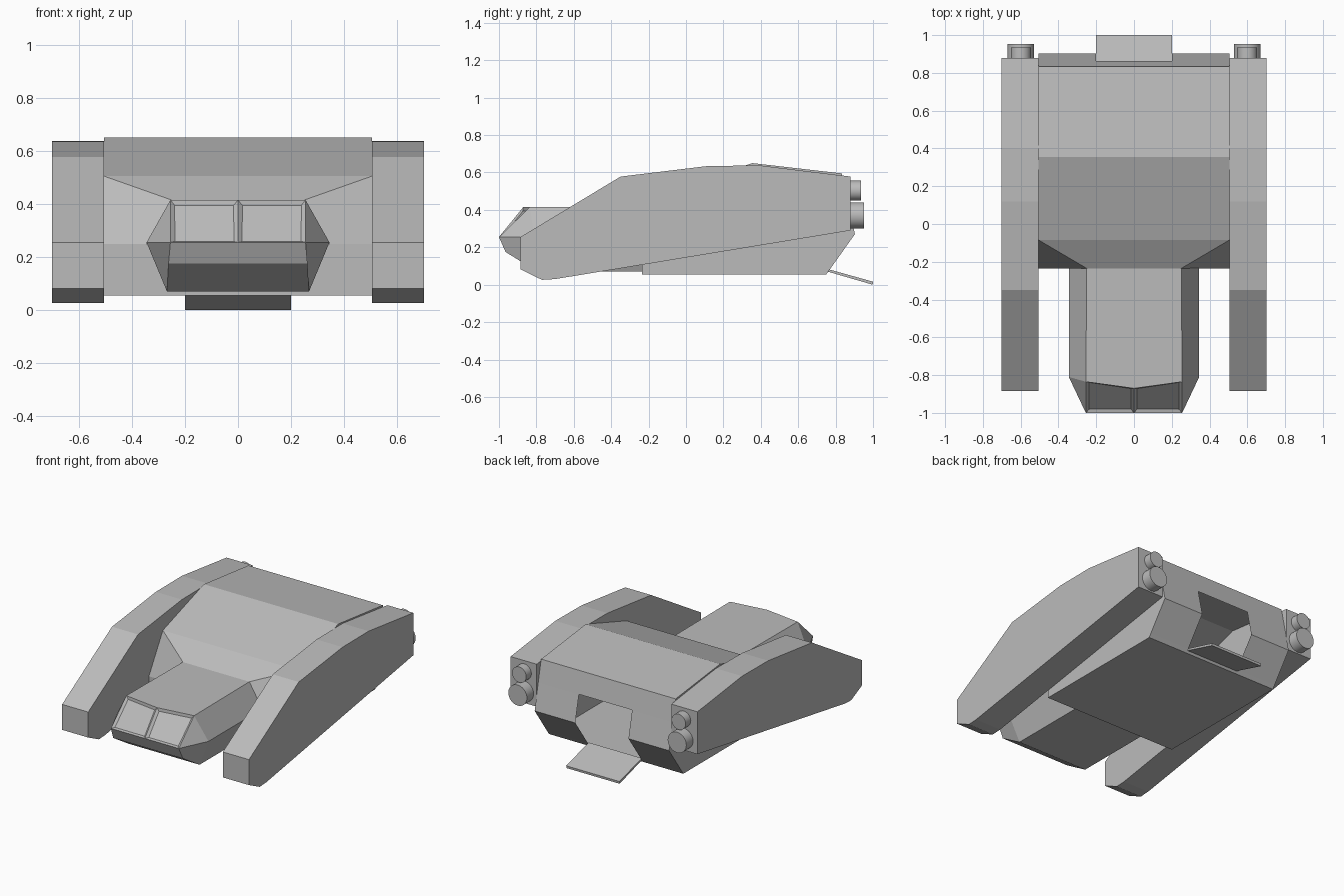
import bpy, bmesh, math

if "Cube" in bpy.data.objects:
    bpy.data.objects.remove(bpy.data.objects["Cube"])

GREY = bpy.data.materials.new("hull_grey")
GREY.diffuse_color = (0.5, 0.5, 0.5, 1)
GREY.use_nodes = True
GREY.node_tree.nodes["Principled BSDF"].inputs["Base Color"].default_value = GREY.diffuse_color


def finish(name, bm):
    bmesh.ops.recalc_face_normals(bm, faces=bm.faces)
    me = bpy.data.meshes.new(name)
    bm.to_mesh(me)
    bm.free()
    me.materials.append(GREY)
    ob = bpy.data.objects.new(name, me)
    bpy.context.collection.objects.link(ob)
    return ob


def prism(name, profile, x0, x1):
    """Extrude a closed (y, z) profile along x."""
    bm = bmesh.new()
    face = bm.faces.new([bm.verts.new((x0, y, z)) for y, z in profile])
    new = bmesh.ops.extrude_face_region(bm, geom=[face])["geom"]
    bmesh.ops.translate(bm, vec=(x1 - x0, 0, 0),
                        verts=[v for v in new if isinstance(v, bmesh.types.BMVert)])
    return finish(name, bm)


def face(bm, *pts):
    return bm.faces.new([bm.verts.new(p) for p in pts])


def mirrored(bm, *pts):
    """Face plus its copy on the other side."""
    face(bm, *pts)
    face(bm, *[(-x, y, z) for x, y, z in reversed(pts)])


def across(bm, w0, a, w1, b):
    """Panel spanning the centre line between two (y, z) stations."""
    return face(bm, (-w0, *a), (w0, *a), (w1, *b), (-w1, *b))


# Side pods and their engines
pod = [(-0.885, 0.255), (-0.35, 0.578), (0.12, 0.635), (0.40, 0.637), (0.88, 0.578),
       (0.88, 0.29), (-0.70, 0.03), (-0.77, 0.026), (-0.885, 0.082)]
for side, s in (("right", 1), ("left", -1)):
    prism(side + "_pod", pod, s * 0.506, s * 0.702)
    for part, z, r, end in (("lower", 0.37, 0.07, 0.952), ("upper", 0.503, 0.053, 0.935)):
        bpy.ops.mesh.primitive_cylinder_add(vertices=32, radius=r, depth=end - 0.86,
                                            location=(s * 0.599, (end + 0.86) / 2, z),
                                            rotation=(math.pi / 2, 0, 0))
        ob = bpy.context.object
        ob.name = f"{side}_{part}_engine"
        ob.data.materials.append(GREY)
        bpy.ops.object.shade_smooth_by_angle()

# Hollow main hull with an open rear doorway
W, D = 0.505, 0.2
ridge, tail_top, tail_mid, tail_low = (0.355, 0.65), (0.833, 0.595), (0.903, 0.27), (0.75, 0.055)
front_low, front_mid, brow = (-0.235, 0.055), (-0.235, 0.25), (-0.085, 0.505)
door_top, door_low = (0.864, 0.45), (0.767, 0.08)
bm = bmesh.new()
across(bm, W, ridge, W, tail_top)
across(bm, W, brow, W, ridge)
across(bm, W, brow, 0.25, (-0.235, 0.415))
across(bm, W, front_low, W, tail_low)
across(bm, W, front_low, W, front_mid)
mirrored(bm, (W, *brow), (0.25, -0.235, 0.415), (0.345, *front_mid), (W, *front_mid))
mirrored(bm, *[(W, *p) for p in (ridge, tail_top, tail_mid, tail_low, front_low, front_mid, brow)])
# rear panels around the doorway
across(bm, W, tail_top, W, door_top)
across(bm, W, door_low, W, tail_low)
for a, b in ((door_top, tail_mid), (tail_mid, door_low)):
    mirrored(bm, (D, *a), (W, *a), (W, *b), (D, *b))
bmesh.ops.remove_doubles(bm, verts=bm.verts, dist=0.0005)
finish("main_hull", bm)

# Rear boarding ramp
prism("boarding_ramp", [(0.76, 0.083), (1.0, 0.016), (0.998, 0.0), (0.757, 0.07)], -D, D)

# Cockpit with two recessed windows
back = -0.22
nose, mid = (0.255, -1.0, 0.255), (0.345, -0.81, 0.255)
chin, belly, top = (0.262, -0.965, 0.175), (0.268, -0.795, 0.07), (0.255, -0.835, 0.415)
bm = bmesh.new()
across(bm, nose[0], nose[1:], chin[0], chin[1:])
across(bm, chin[0], chin[1:], belly[0], belly[1:])
across(bm, belly[0], belly[1:], belly[0], (back, 0.07))
mirrored(bm, nose, mid, belly, chin)
mirrored(bm, nose, mid, top)
mirrored(bm, top, mid, (0.345, back, 0.255), (0.25, back, 0.415))
mirrored(bm, mid, belly, (0.268, back, 0.07), (0.345, back, 0.255))
face(bm, top, (0, -0.87, 0.415), (-0.255, -0.835, 0.415), (-0.25, back, 0.415), (0.25, back, 0.415))
mirrored(bm, (0, -1.0, 0.255), nose, top, (0, -0.87, 0.415))
bmesh.ops.remove_doubles(bm, verts=bm.verts, dist=0.0005)
bmesh.ops.recalc_face_normals(bm, faces=bm.faces)
panes = [f for f in bm.faces if f.normal.y < -0.5 and f.normal.z > 0.3
         and f.calc_area() > 0.03]
bmesh.ops.inset_individual(bm, faces=panes, thickness=0.023, depth=-0.012)
finish("cockpit", bm)
